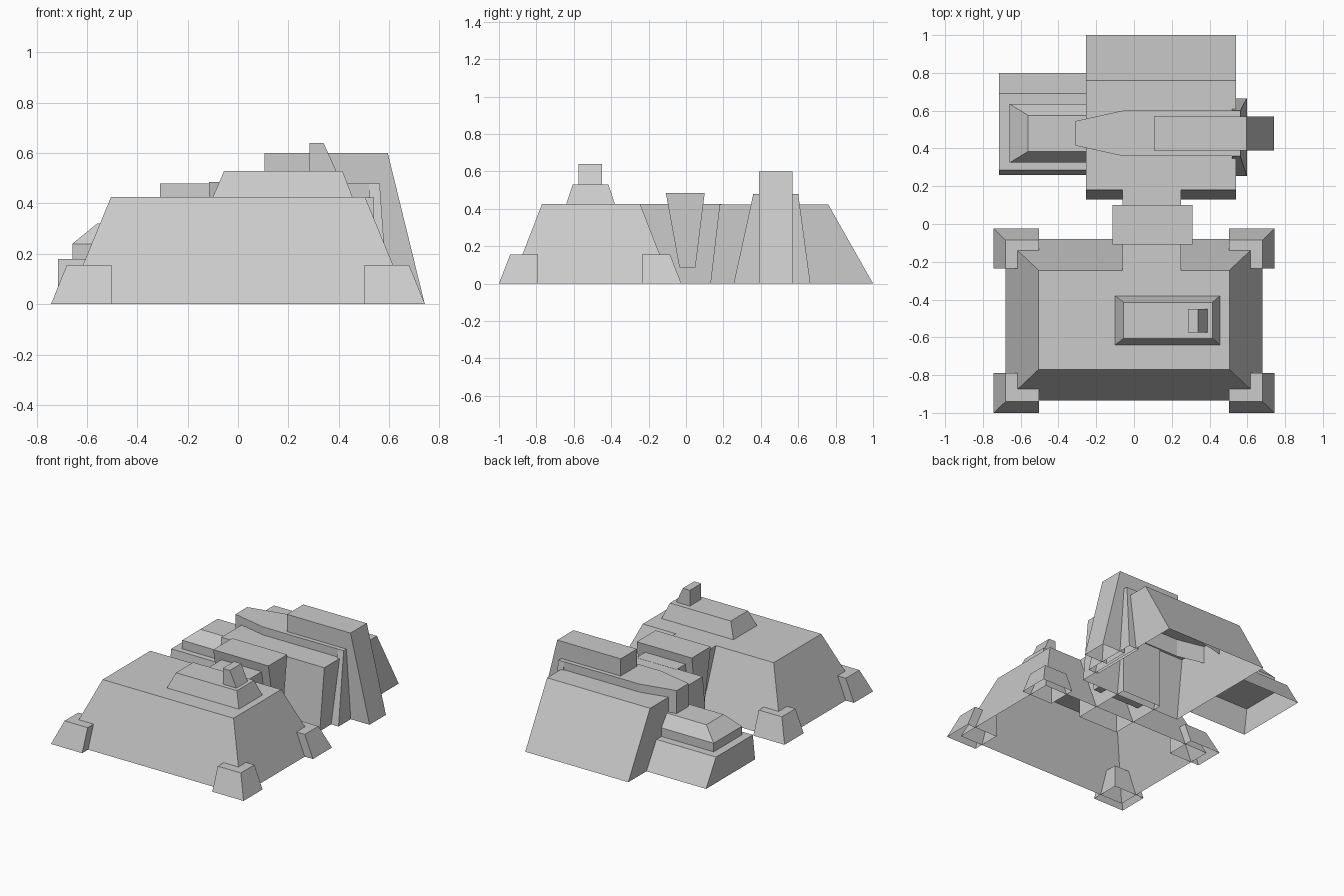
import bpy, bmesh

if "Cube" in bpy.data.objects:
    bpy.data.objects.remove(bpy.data.objects["Cube"])


def finish(name, bm, open_base):
    bmesh.ops.recalc_face_normals(bm, faces=bm.faces)
    if open_base:
        low = min(v.co.z for v in bm.verts)
        base = [f for f in bm.faces if all(abs(v.co.z - low) < 1e-5 for v in f.verts)]
        bmesh.ops.delete(bm, geom=base, context='FACES')
    me = bpy.data.meshes.new(name)
    bm.to_mesh(me)
    bm.free()
    ob = bpy.data.objects.new(name, me)
    bpy.context.collection.objects.link(ob)
    return ob


def stack(name, rings, open_base=True):
    """Loft rectangles (x0, x1, y0, y1, z) from bottom to top."""
    bm = bmesh.new()
    loops = [[bm.verts.new((x, y, z)) for x, y in ((a, c), (b, c), (b, d), (a, d))]
             for a, b, c, d, z in rings]
    bm.faces.new(loops[0])
    bm.faces.new(loops[-1])
    for lo, hi in zip(loops, loops[1:]):
        for i in range(4):
            j = (i + 1) % 4
            bm.faces.new((lo[i], lo[j], hi[j], hi[i]))
    return finish(name, bm, open_base)


def extrude(name, profile, axis, start, end, open_base=True):
    """Extrude a 2D profile along one axis (0, 1 or 2)."""
    bm = bmesh.new()
    loops = []
    for t in (start, end):
        loop = []
        for p in profile:
            co = list(p)
            co.insert(axis, t)
            loop.append(bm.verts.new(co))
        bm.faces.new(loop)
        loops.append(loop)
    n = len(profile)
    for i in range(n):
        j = (i + 1) % n
        bm.faces.new((loops[0][i], loops[0][j], loops[1][j], loops[1][i]))
    return finish(name, bm, open_base)


# Front hall with its sloping walls, roof block and chimney
stack("front_hall", [(-.68, .68, -.935, -.08, 0), (-.505, .505, -.77, -.245, .425)])
stack("front_roof_block", [(-.10, .455, -.64, -.38, .425), (-.055, .415, -.605, -.415, .53)])
extrude("chimney", [(.285, .53), (.39, .53), (.34, .64), (.285, .64)], 1, -.575, -.45)

# Four corner buttresses: sloped on the outside, upright on the inside
for sx in (-1, 1):
    for sy in (-1, 1):
        rings = []
        for ox, oy, z in ((.743, .4875, 0), (.68, .4275, .155)):
            xs = sorted((sx * ox, sx * .502))
            ys = sorted((-.5125 + sy * oy, -.5125 + sy * .2775))
            rings.append((*xs, *ys, z))
        stack("corner_buttress", rings)

# Link between the two halls and the tapering block across it
stack("link_passage", [(-.06, .25, -.25, .19, 0), (-.06, .25, -.25, .19, .425)])
stack("link_wedge", [(-.115, .31, -.035, .05, .085), (-.115, .31, -.108, .1, .485)], False)

# Rear hall, roof spine and its right end
extrude("rear_hall", [(.13, 0), (.18, .424), (.76, .424), (1, 0)], 0, -.255, .54)
extrude("roof_spine", [(-.31, .415), (-.06, .36), (.56, .36), (.56, .6), (-.06, .6), (-.31, .545)],
        2, .30, .48)
stack("spine_end", [(.52, .597, .255, .665, 0), (.52, .563, .36, .6, .48)])
extrude("end_fin", [(.105, .46), (.105, .6), (.595, .6), (.742, 0), (.56, 0), (.56, .46)],
        1, .39, .57)

# Low left annex with stepped roof
extrude("left_annex", [(.26, 0), (.285, .18), (.69, .18), (.80, 0)], 0, -.715, -.255)
stack("annex_roof", [(-.658, -.255, .325, .635, .18), (-.658, -.255, .325, .635, .24),
                     (-.56, -.255, .385, .575, .32)])
